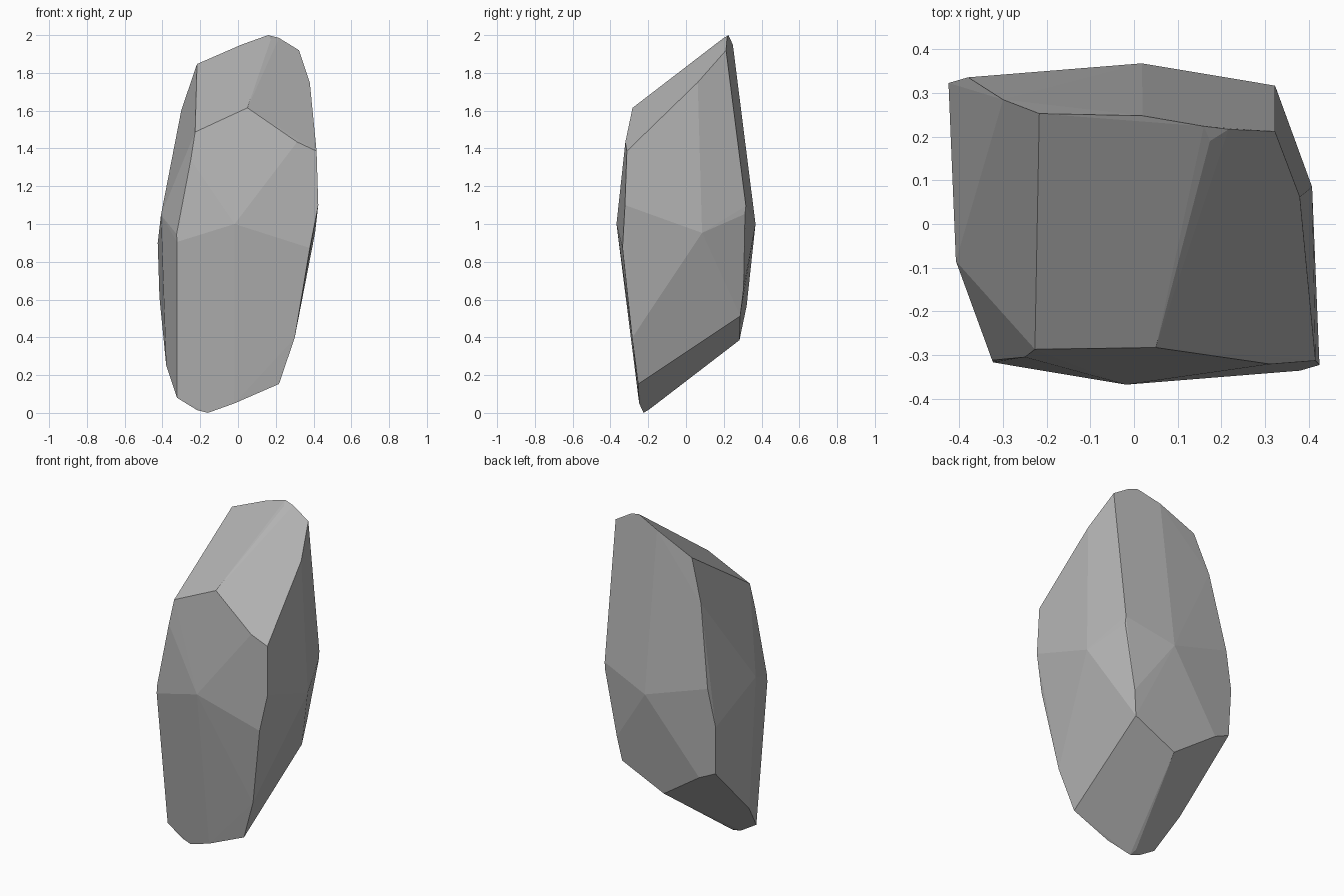
import bpy
import bmesh
import math
from mathutils import Vector

# Remove the default object
default_cube = bpy.data.objects.get("Cube")
if default_cube:
    bpy.data.objects.remove(default_cube, do_unlink=True)


def make_material(name, color):
    material = bpy.data.materials.new(name)
    material.use_nodes = True
    material.diffuse_color = color
    shader = material.node_tree.nodes.get("Principled BSDF")
    shader.inputs["Base Color"].default_value = color
    shader.inputs["Roughness"].default_value = 0.9
    return material


def build_cut_stone(name, half_corners, center, material):
    """Convex faceted stone, symmetric through its centre point."""
    bm = bmesh.new()
    for corner in half_corners:
        for side in (1, -1):
            bm.verts.new(center + side * Vector(corner))
    hull = bmesh.ops.convex_hull(bm, input=bm.verts[:])
    buried = [v for v in bm.verts if not v.link_faces]
    bmesh.ops.delete(bm, geom=buried, context="VERTS")
    # Merge triangles that lie on one flat facet
    bmesh.ops.dissolve_limit(bm, angle_limit=math.radians(1.0),
                             verts=bm.verts[:], edges=bm.edges[:])
    bmesh.ops.recalc_face_normals(bm, faces=bm.faces[:])
    mesh = bpy.data.meshes.new(name)
    bm.to_mesh(mesh)
    bm.free()
    mesh.materials.append(material)
    stone = bpy.data.objects.new(name, mesh)
    bpy.context.collection.objects.link(stone)
    return stone


# Corners of the tip and its sloping crown, measured from the centre
crown = [
    (.16, .224, 1), (.217, .217, .985), (.174, .19, .978),
    (.323, .212, .92), (.38, .062, .75), (.02, .248, .95), (-.217, .253, .847),
    (.05, -.283, .615), (-.227, -.287, .487),
]

# Raised middles of the front and side facets
facet_peaks = [(-.018, -.368, 0), (.408, .085, -.047)]

# Corners around the front facet
front_rim = [
    (.313, -.321, .434), (.416, -.313, .386), (.425, -.323, .1),
    (.38, -.336, -.127), (.3, -.285, -.603),
    (-.25, -.305, .34), (-.325, -.312, -.053), (-.323, -.317, -.095),
]

stone_grey = make_material("stone_grey", (0.45, 0.45, 0.45, 1.0))
build_cut_stone("faceted_stone", crown + facet_peaks + front_rim,
                Vector((0, 0, 1)), stone_grey)
